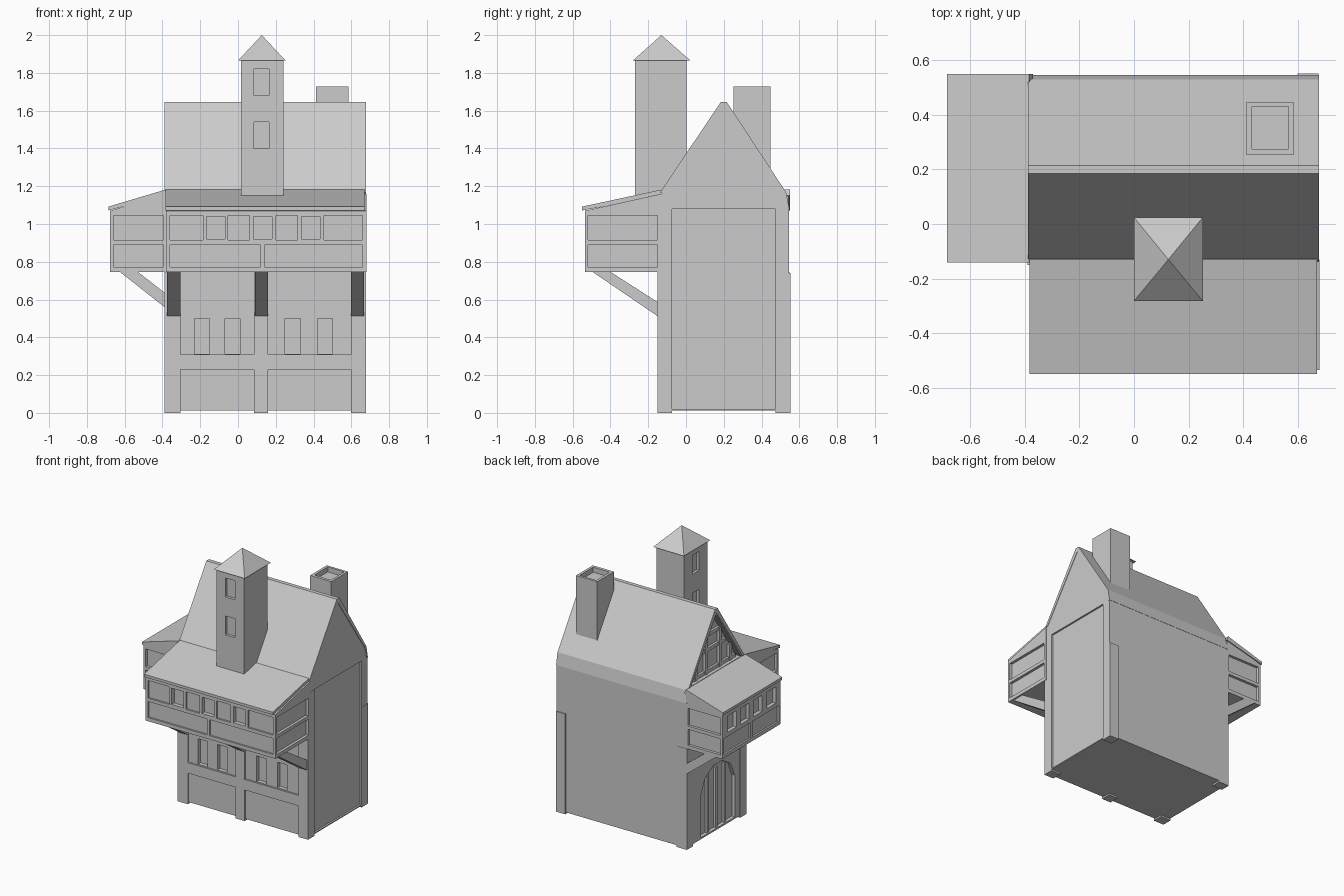
import bpy, bmesh


def prism(name, pts, axis, a, b):
    """Extrude a profile: axis x uses (y, z) points, axis y uses (x, z) points."""
    bm = bmesh.new()
    place = (lambda p, t: (t, p[0], p[1])) if axis == 'x' else (lambda p, t: (p[0], t, p[1]))
    lo = [bm.verts.new(place(p, a)) for p in pts]
    hi = [bm.verts.new(place(p, b)) for p in pts]
    n = len(pts)
    bm.faces.new(lo)
    bm.faces.new(hi)
    for i in range(n):
        j = (i + 1) % n
        bm.faces.new((lo[i], lo[j], hi[j], hi[i]))
    bmesh.ops.recalc_face_normals(bm, faces=bm.faces)
    me = bpy.data.meshes.new(name)
    bm.to_mesh(me)
    bm.free()
    ob = bpy.data.objects.new(name, me)
    bpy.context.collection.objects.link(ob)
    return ob


def box(name, x0, x1, y0, y1, z0, z1):
    return prism(name, [(y0, z0), (y1, z0), (y1, z1), (y0, z1)], 'x', x0, x1)


def cut(ob, cutters):
    for c in cutters:
        m = ob.modifiers.new("cut", 'BOOLEAN')
        m.operation, m.solver, m.object = 'DIFFERENCE', 'EXACT', c
        bpy.context.view_layer.update()
        dg = bpy.context.evaluated_depsgraph_get()
        me = bpy.data.meshes.new_from_object(ob.evaluated_get(dg))
        ob.modifiers.clear()
        ob.data = me
        bpy.data.objects.remove(c)


# main body with gable ends
body = prism("house_body", [(-0.14, 0.012), (0.545, 0.012), (0.545, 1.08), (0.522, 1.17),
                            (0.2, 1.63), (-0.125, 1.17), (-0.14, 1.12)], 'x', -0.385, 0.675)
cuts = [box("c", 0.662, 0.8, -0.075, 0.475, 0.02, 1.08)]
# lower front windows
for x in (-0.19, -0.03, 0.29, 0.46):
    cuts.append(box("c", x - 0.04, x + 0.04, -0.3, -0.11, 0.312, 0.5))
# arched doorway on the left
arch = [(0.38, 0.025), (0.38, 0.33), (0.33, 0.44), (0.23, 0.5), (0.13, 0.5),
        (0.03, 0.44), (-0.02, 0.33), (-0.02, 0.025)]
cuts.append(prism("c", arch, 'x', -0.6, -0.36))
# recessed left gable
cuts.append(prism("c", [(-0.09, 1.185), (0.49, 1.185), (0.2, 1.6)], 'x', -0.6, -0.345))
cut(body, cuts)

# door planks
for i in range(3):
    y = 0.08 + i * 0.1
    box("door_plank", -0.375, -0.355, y - 0.012, y + 0.012, 0.02, 0.47)

# gable timber framing
for y in (-0.0, 0.12, 0.28, 0.4):
    top = 1.6 - abs(y - 0.2) * 1.43
    box("gable_stud", -0.365, -0.34, y - 0.013, y + 0.013, 1.17, top - 0.01)
for z, h in ((1.2, 0.26), (1.36, 0.15), (1.47, 0.08)):
    box("gable_rail", -0.362, -0.34, 0.2 - h, 0.2 + h, z - 0.013, z + 0.013)

# corner and front posts, sill band
for x0, x1 in ((-0.39, -0.305), (0.085, 0.16), (0.598, 0.677)):
    box("front_post", x0, x1, -0.15, -0.075, 0, 0.745)
box("right_front_post", 0.598, 0.677, -0.148, -0.075, 0, 1.08)
box("left_back_post", -0.39, -0.305, 0.475, 0.547, 0, 0.745)
box("right_back_post", 0.6, 0.677, 0.475, 0.552, 0, 0.74)
for x0, x1 in ((-0.31, 0.09), (0.155, 0.6)):
    box("front_sill", x0, x1, -0.152, -0.13, 0.23, 0.308)

# main roof
prism("main_roof", [(-0.137, 1.168), (0.185, 1.647), (0.215, 1.647), (0.53, 1.168), (0.547, 1.08),
                    (0.535, 1.08), (0.515, 1.16), (0.2, 1.615), (-0.12, 1.16)], 'x', -0.388, 0.678)

ROWS = ((0.772, 0.89), (0.915, 1.045))

# front gallery
front = prism("front_gallery", [(-0.535, 0.745), (-0.13, 0.745), (-0.13, 1.16), (-0.535, 1.07)],
              'x', -0.38, 0.68)
cuts = []
for z0, z1 in ROWS:
    cuts.append(box("c", 0.66, 0.8, -0.518, -0.15, z0, z1))
    cuts.append(box("c", -0.5, -0.36, -0.518, -0.15, z0, z1))
for x0, x1 in ((-0.36, 0.12), (0.14, 0.66)):
    cuts.append(box("c", x0, x1, -0.7, -0.522, *ROWS[0]))
for x0, x1 in ((-0.36, -0.185), (-0.052, 0.06), (0.2, 0.315), (0.455, 0.66)):
    cuts.append(box("c", x0, x1, -0.7, -0.522, *ROWS[1]))
for x in (-0.118, 0.13, 0.385):
    cuts.append(box("c", x - 0.049, x + 0.049, -0.7, -0.505, 0.92, 1.04))
cut(front, cuts)
prism("front_gallery_roof", [(-0.55, 1.072), (-0.55, 1.092), (-0.13, 1.182), (-0.11, 1.15)],
      'x', -0.383, 0.67)

# left gallery
left = prism("left_gallery", [(-0.677, 0.745), (-0.38, 0.745), (-0.38, 1.16), (-0.677, 1.07)],
             'y', -0.135, 0.543)
cuts = []
for z0, z1 in ROWS:
    cuts.append(box("c", -0.66, -0.395, -0.3, -0.115, z0, z1))
    cuts.append(box("c", -0.66, -0.395, 0.523, 0.7, z0, z1))
for y0, y1 in ((-0.115, 0.193), (0.213, 0.523)):
    cuts.append(box("c", -0.8, -0.664, y0, y1, *ROWS[0]))
for y in (-0.03, 0.13, 0.28, 0.43):
    cuts.append(box("c", -0.8, -0.65, y - 0.05, y + 0.05, 0.92, 1.04))
cut(left, cuts)
prism("left_gallery_roof", [(-0.686, 1.072), (-0.686, 1.092), (-0.384, 1.182), (-0.37, 1.15)],
      'y', -0.142, 0.55)

# slanted brackets under the galleries
for x in (-0.375, 0.09, 0.597):
    prism("front_bracket", [(-0.5, 0.75), (-0.14, 0.505), (-0.14, 0.58), (-0.405, 0.75)],
          'x', x, x + 0.07)
for y in (-0.135, 0.473):
    prism("left_bracket", [(-0.63, 0.75), (-0.38, 0.553), (-0.38, 0.63), (-0.535, 0.75)],
          'y', y, y + 0.07)

# tower
tower = box("tower", 0.015, 0.24, -0.27, 0.002, 1.13, 1.87)
cuts = []
for z in (1.4, 1.68):
    cuts.append(box("c", 0.085, 0.165, -0.4, -0.25, z, z + 0.14))
    cuts.append(box("c", -0.1, 0.035, -0.175, -0.095, z, z + 0.14))
cut(tower, cuts)

# pyramid cap of the tower
bm = bmesh.new()
base = [bm.verts.new(p) for p in ((0.0, -0.282, 1.865), (0.252, -0.282, 1.865),
                                  (0.252, 0.024, 1.865), (0.0, 0.024, 1.865))]
tip = bm.verts.new((0.126, -0.13, 2.0))
bm.faces.new(base[::-1])
for i in range(4):
    bm.faces.new((base[i], base[(i + 1) % 4], tip))
me = bpy.data.meshes.new("tower_cap")
bm.to_mesh(me)
bm.free()
bpy.context.collection.objects.link(bpy.data.objects.new("tower_cap", me))

# hollow-topped chimney
chimney = box("chimney", 0.412, 0.585, 0.252, 0.447, 1.2, 1.727)
cut(chimney, [box("c", 0.432, 0.566, 0.274, 0.43, 1.69, 1.9)])
